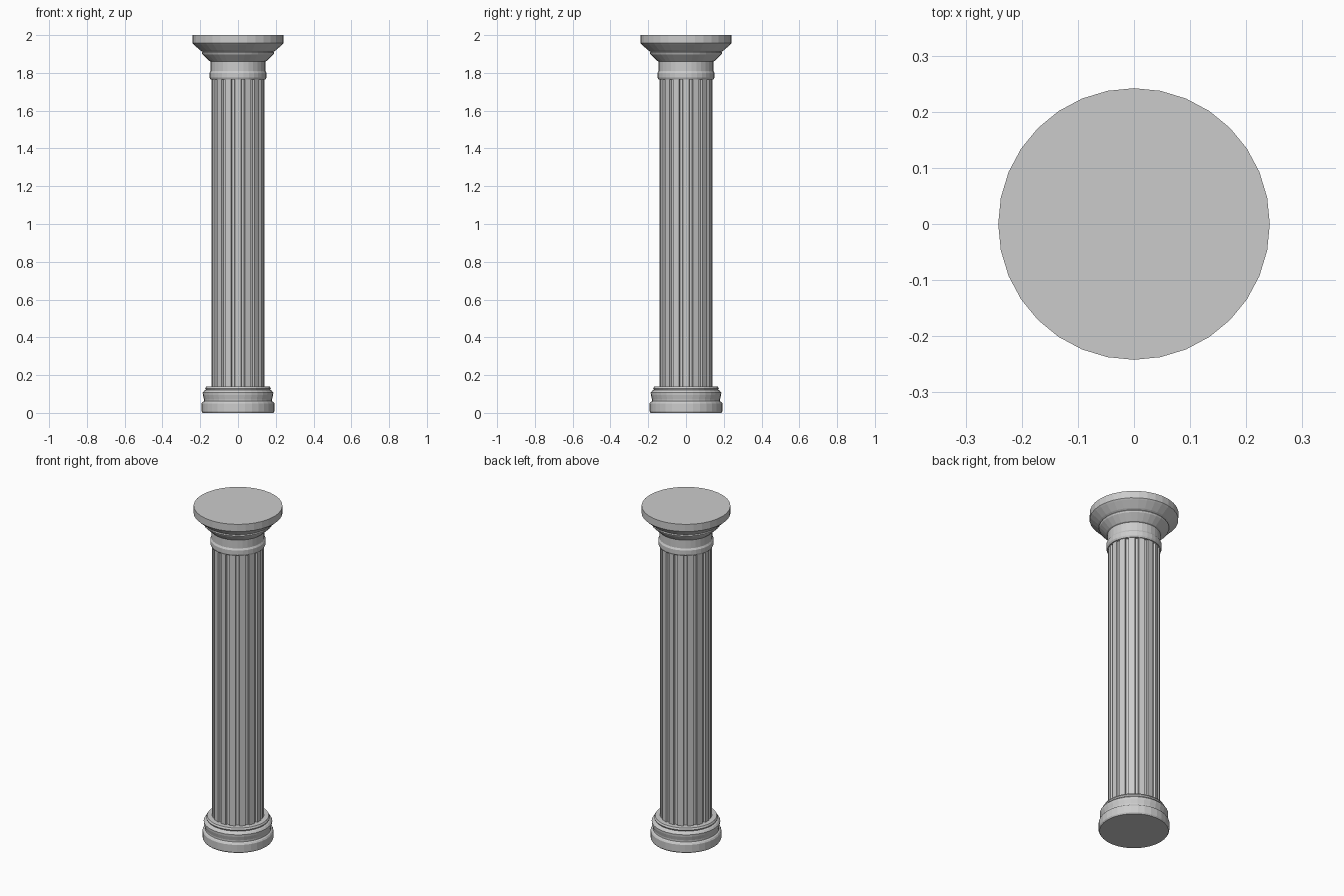
import bpy, bmesh
from math import sin, cos, pi, radians

if "Cube" in bpy.data.objects:
    bpy.data.objects.remove(bpy.data.objects["Cube"])

SIDES = 32


def build(name, rings):
    """Bridge equal-length point rings into a capped solid."""
    bm = bmesh.new()
    loops = [[bm.verts.new(p) for p in ring] for ring in rings]
    for a, b in zip(loops, loops[1:]):
        n = len(a)
        for i in range(n):
            j = (i + 1) % n
            bm.faces.new((a[i], a[j], b[j], b[i]))
    bm.faces.new(loops[0][::-1])
    bm.faces.new(loops[-1])
    mesh = bpy.data.meshes.new(name)
    bm.to_mesh(mesh)
    bm.free()
    obj = bpy.data.objects.new(name, mesh)
    bpy.context.collection.objects.link(obj)
    return obj


def lathe(name, profile):
    """Turn (radius, z) profile points around the z axis."""
    return build(name, [[(r * cos(2 * pi * i / SIDES), r * sin(2 * pi * i / SIDES), z)
                         for i in range(SIDES)] for r, z in profile])


# Stepped base: plinth, hollow and upper roll
lathe("base", [(0.188, 0), (0.193, 0.008), (0.193, 0.05), (0.188, 0.058),
               (0.180, 0.062), (0.180, 0.072), (0.186, 0.095), (0.187, 0.108),
               (0.178, 0.118), (0.170, 0.122), (0.174, 0.13), (0.168, 0.14)])

# Fluted shaft: narrow ridges between shallow grooves
FLUTES = 16
section = []
for k in range(FLUTES):
    for offset, r in ((-0.30, 0.141), (0.30, 0.141), (0.36, 0.130), (0.64, 0.130)):
        a = 2 * pi * (k + offset) / FLUTES
        section.append((r * cos(a), r * sin(a)))
build("fluted_shaft", [[(x, y, z) for x, y in section] for z in (0.13, 1.78)])

# Capital: collar ring, neck, flared mouldings and round slab
lathe("capital", [(0.146, 1.765), (0.151, 1.775), (0.151, 1.80), (0.145, 1.81),
                  (0.145, 1.86), (0.152, 1.863), (0.188, 1.898), (0.192, 1.907),
                  (0.188, 1.912), (0.198, 1.918), (0.235, 1.95), (0.242, 1.957),
                  (0.242, 2.0)])
